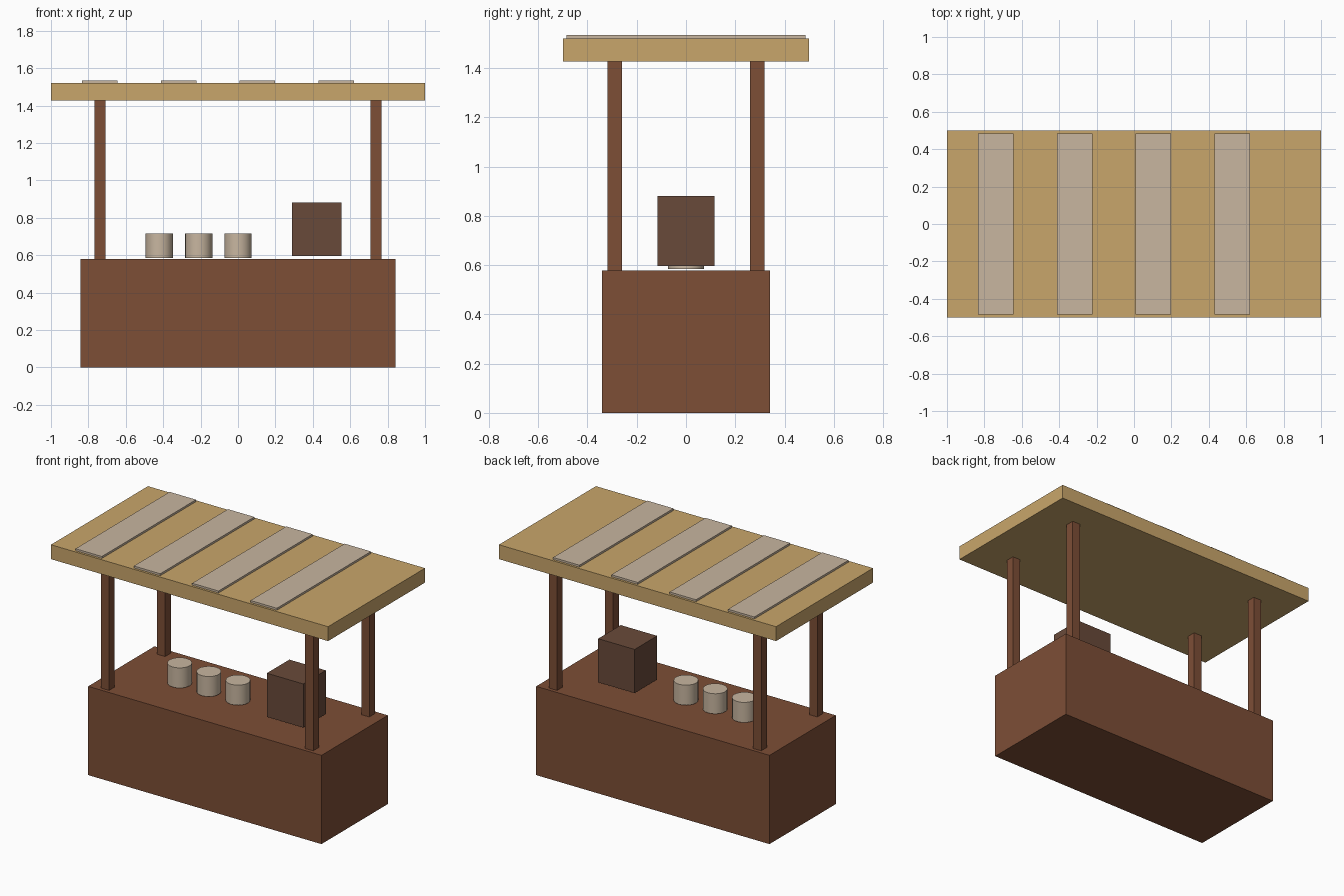
import bpy
import math

if "Cube" in bpy.data.objects:
    bpy.data.objects.remove(bpy.data.objects["Cube"])


def material(name, hex_code):
    # sRGB hex to linear diffuse colour
    rgb = [int(hex_code[i:i + 2], 16) / 255 for i in (0, 2, 4)]
    lin = [c / 12.92 if c <= 0.04045 else ((c + 0.055) / 1.055) ** 2.4 for c in rgb]
    m = bpy.data.materials.new(name)
    m.diffuse_color = (*lin, 1)
    m.use_nodes = True
    m.node_tree.nodes["Principled BSDF"].inputs["Base Color"].default_value = m.diffuse_color
    return m


WOOD = material("brown_wood", "7D4E36")
TAN = material("tan_roof", "C9A66B")
CREAM = material("cream", "C8B6A0")
DARK = material("dark_brown", "694A3A")


def box(name, x, y, z0, z1, width, depth, mat):
    bpy.ops.mesh.primitive_cube_add(size=1, location=(x, y, (z0 + z1) / 2))
    ob = bpy.context.object
    ob.name = name
    ob.scale = (width, depth, z1 - z0)
    bpy.ops.object.transform_apply(location=False, rotation=False, scale=True)
    ob.data.materials.append(mat)
    return ob


# Counter block
box("counter", 0, 0, 0, 0.579, 1.684, 0.684, WOOD)

# Four corner posts
for sx, side in ((-1, "left"), (1, "right")):
    for sy, end in ((-1, "front"), (1, "back")):
        box(f"{end}_{side}_post", sx * 0.737, sy * 0.289, 0.579, 1.428, 0.058, 0.058, WOOD)

# Flat roof with four light stripes
box("roof", 0, 0, 1.427, 1.521, 2.0, 1.0, TAN)
for i in range(4):
    box(f"roof_stripe_{i + 1}", -0.738 + i * 0.421, 0, 1.513, 1.534, 0.19, 0.97, CREAM)

# Row of three cups
for i in range(3):
    bpy.ops.mesh.primitive_cylinder_add(vertices=20, radius=0.073, depth=0.131,
                                        location=(-0.421 + i * 0.2105, 0, 0.6495))
    cup = bpy.context.object
    cup.name = f"cup_{i + 1}"
    cup.data.materials.append(CREAM)
    bpy.ops.object.shade_smooth_by_angle(angle=math.radians(35))

# Machine on the counter
box("coffee_machine", 0.421, 0, 0.596, 0.881, 0.263, 0.232, DARK)
